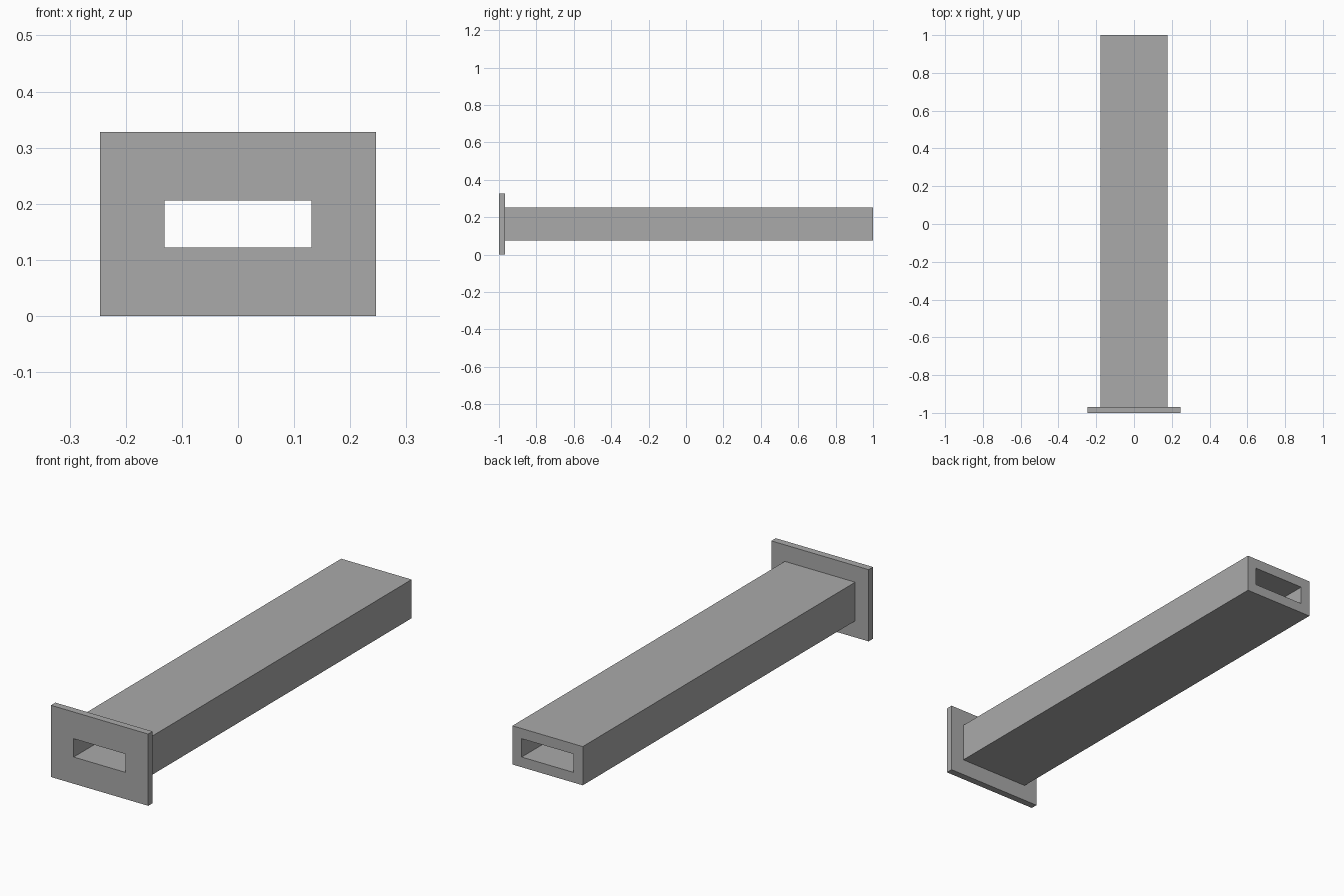
import bpy, bmesh

if "Cube" in bpy.data.objects:
    bpy.data.objects.remove(bpy.data.objects["Cube"])

CZ = 0.164                      # height of the tube axis
FRONT, STEP, BACK = -1.0, -0.968, 1.0
HOLE = (0.131, 0.042)           # half width, half height
TUBE = (0.178, 0.0885)
FLANGE = (0.246, 0.164)

grey = bpy.data.materials.new("grey")
grey.diffuse_color = (0.40, 0.40, 0.40, 1)
grey.use_nodes = True
grey.node_tree.nodes["Principled BSDF"].inputs["Base Color"].default_value = grey.diffuse_color

# Rectangular rings, ordered around the wall of the tube
rings = [(HOLE, FRONT), (FLANGE, FRONT), (FLANGE, STEP),
         (TUBE, STEP), (TUBE, BACK), (HOLE, BACK)]

bm = bmesh.new()
loops = [[bm.verts.new((sx * w, y, CZ + sz * h))
          for sx, sz in ((-1, -1), (1, -1), (1, 1), (-1, 1))]
         for (w, h), y in rings]

# Bridge each ring to the next; the last closes through the bore
for i, a in enumerate(loops):
    b = loops[(i + 1) % len(loops)]
    for k in range(4):
        n = (k + 1) % 4
        bm.faces.new((a[k], a[n], b[n], b[k]))
bmesh.ops.recalc_face_normals(bm, faces=bm.faces)

mesh = bpy.data.meshes.new("flanged_tube")
bm.to_mesh(mesh)
bm.free()
mesh.materials.append(grey)
bpy.context.collection.objects.link(bpy.data.objects.new("flanged_tube", mesh))
